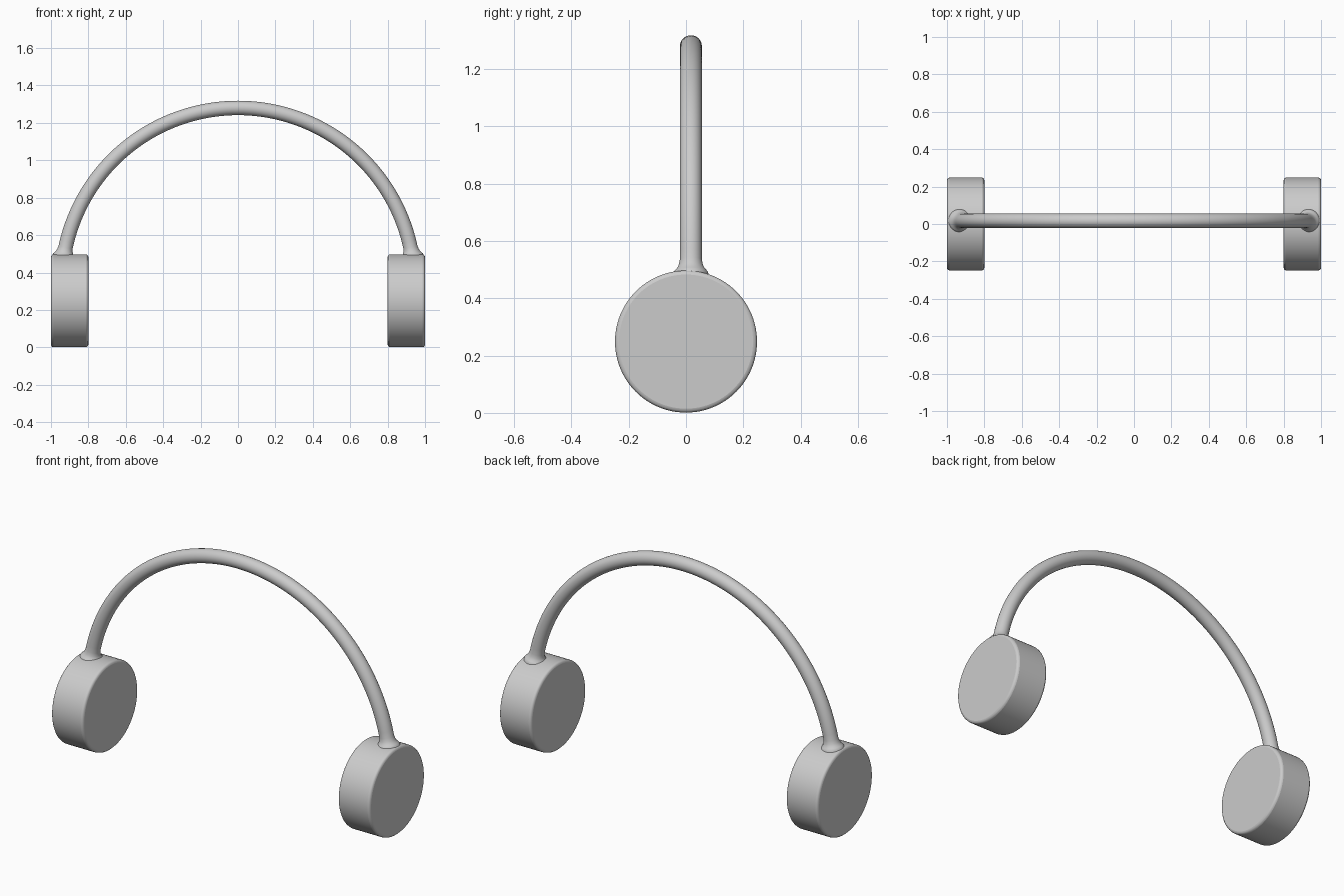
import bpy, bmesh, math
from mathutils import Vector

if "Cube" in bpy.data.objects:
    bpy.data.objects.remove(bpy.data.objects["Cube"])


def smooth(obj, angle):
    bpy.ops.object.select_all(action='DESELECT')
    obj.select_set(True)
    bpy.context.view_layer.objects.active = obj
    bpy.ops.object.shade_smooth_by_angle(angle=math.radians(angle))


# Ear cups: round discs with softly bevelled rims
def ear_cup(name, side):
    bpy.ops.mesh.primitive_cylinder_add(
        vertices=96, radius=0.248, depth=0.2,
        location=(side * 0.9, 0, 0.249), rotation=(0, math.pi / 2, 0))
    cup = bpy.context.object
    cup.name = name
    bevel = cup.modifiers.new("rim", 'BEVEL')
    bevel.width = 0.014
    bevel.segments = 3
    bevel.limit_method = 'ANGLE'
    bevel.angle_limit = math.radians(40)
    smooth(cup, 40)


ear_cup("left_ear_cup", -1)
ear_cup("right_ear_cup", 1)

# Headband: round tube swept along an arc, flaring into the cups
RADIUS, CENTRE_Z, BAND_Y, TUBE = 0.943, 0.337, 0.017, 0.0385
SIDES = 32
flare = [(0.482, 0.062), (0.492, 0.060), (0.499, 0.054), (0.507, 0.047),
         (0.518, 0.042), (0.535, TUBE)]
end = [(math.asin((z - CENTRE_Z) / RADIUS), r) for z, r in flare]
start = end[-1][0]
steps = 80
middle = [(start + (math.pi - 2 * start) * i / steps, TUBE) for i in range(1, steps)]
path = end + middle + [(math.pi - a, r) for a, r in reversed(end)]

bm = bmesh.new()
rings = []
for a, r in path:
    out = Vector((math.cos(a), 0, math.sin(a)))
    centre = Vector((0, BAND_Y, CENTRE_Z)) + out * RADIUS
    rings.append([bm.verts.new(centre + out * (r * math.cos(t)) + Vector((0, r * math.sin(t), 0)))
                  for t in (2 * math.pi * k / SIDES for k in range(SIDES))])
for p, q in zip(rings, rings[1:]):
    for k in range(SIDES):
        n = (k + 1) % SIDES
        bm.faces.new((p[k], p[n], q[n], q[k]))
bm.faces.new(rings[0])
bm.faces.new(rings[-1])
bmesh.ops.recalc_face_normals(bm, faces=bm.faces)
mesh = bpy.data.meshes.new("headband")
bm.to_mesh(mesh)
bm.free()
band = bpy.data.objects.new("headband", mesh)
bpy.context.collection.objects.link(band)
smooth(band, 50)
